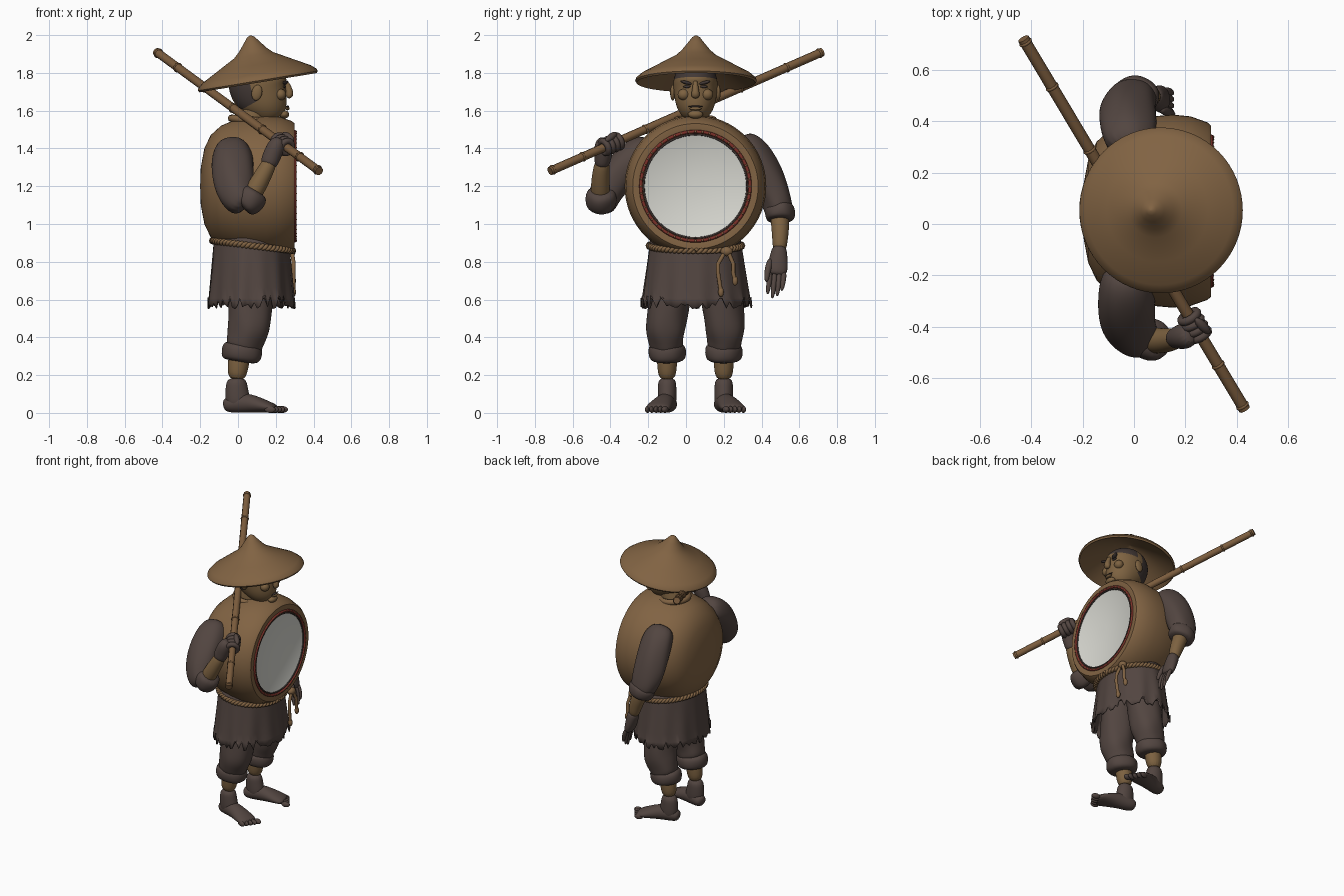
import bpy, bmesh, math, random
from mathutils import Vector, Matrix

random.seed(4)
if "Cube" in bpy.data.objects:
    bpy.data.objects.remove(bpy.data.objects["Cube"])


def material(name, r, g, b):
    m = bpy.data.materials.new(name)
    m.use_nodes = True
    m.diffuse_color = (r, g, b, 1)
    m.node_tree.nodes["Principled BSDF"].inputs["Base Color"].default_value = (r, g, b, 1)
    return m


TAN = material("tan straw", 0.22, 0.125, 0.056)
SKIN = material("warm skin", 0.205, 0.122, 0.052)
CLOTH = material("dark brown cloth", 0.085, 0.06, 0.052)
WHITE = material("pale drum skin", 0.68, 0.68, 0.63)
RED = material("dull red", 0.2, 0.03, 0.022)
DARK = material("dark hair", 0.055, 0.04, 0.036)
WOOD = material("bamboo brown", 0.2, 0.108, 0.047)
CY = 0.05  # the body's middle plane


def finish(ob, mats, angle=45):
    if not ob.data.materials:
        for m in mats:
            ob.data.materials.append(m)
    bpy.ops.object.select_all(action="DESELECT")
    ob.select_set(True)
    bpy.context.view_layer.objects.active = ob
    bpy.ops.object.shade_smooth_by_angle(angle=math.radians(angle))
    return ob


def from_bmesh(name, bm, mats, sub=0, angle=45):
    bmesh.ops.recalc_face_normals(bm, faces=bm.faces)
    me = bpy.data.meshes.new(name)
    bm.to_mesh(me)
    bm.free()
    ob = bpy.data.objects.new(name, me)
    bpy.context.collection.objects.link(ob)
    if sub:
        ob.modifiers.new("smooth", "SUBSURF").levels = sub
        ob.modifiers["smooth"].render_levels = sub
    return finish(ob, mats, angle)


def bridge(bm, rings, cap=True):
    n = len(rings[0])
    for a, b in zip(rings, rings[1:]):
        for i in range(n):
            bm.faces.new((a[i], a[(i + 1) % n], b[(i + 1) % n], b[i]))
    if cap:
        bm.faces.new(rings[0])
        bm.faces.new(rings[-1])


def loft(name, rows, mat, ref=(1, 0, 0), n=16, wob=0.0, rule=None, mats=None):
    """Rounded limb through rows of x, y, z, side radius, depth radius."""
    bm = bmesh.new()
    pts = [Vector(r[:3]) for r in rows]
    rings = []
    for i, r in enumerate(rows):
        t = (pts[min(i + 1, len(pts) - 1)] - pts[max(i - 1, 0)]).normalized()
        side = t.cross(Vector(ref)).normalized()
        up = side.cross(t)
        ring = []
        for k in range(n):
            a = 2 * math.pi * k / n
            f = 1 + wob * math.sin(3 * a + 2.1 * i) + wob * math.sin(5 * a - 1.3 * i)
            ring.append(bm.verts.new(pts[i] + f * (side * r[3] * math.cos(a) + up * r[4] * math.sin(a))))
        rings.append(ring)
    bridge(bm, rings)
    if rule:
        for f in bm.faces:
            f.material_index = rule(f.calc_center_median())
    return from_bmesh(name, bm, mats or [mat], 2, 80)


def lathe(name, profile, mats, loc, rot, seg=64, rule=None):
    """Spin a profile of radius, height about its own z axis."""
    bm = bmesh.new()
    rings = [[bm.verts.new((r * math.cos(2 * math.pi * k / seg), r * math.sin(2 * math.pi * k / seg), h))
              for k in range(seg)] for r, h in profile]
    bridge(bm, rings)
    if rule:
        for f in bm.faces:
            f.material_index = rule(f)
    ob = from_bmesh(name, bm, mats, 0, 40)
    ob.location, ob.rotation_euler = loc, rot
    return ob


def ball(name, loc, scale, mat, rot=(0, 0, 0)):
    bpy.ops.mesh.primitive_uv_sphere_add(segments=20, ring_count=12, location=loc, rotation=rot)
    ob = bpy.context.object
    ob.name, ob.scale = name, scale
    return finish(ob, [mat], 80)


def torus(name, loc, rot, major, minor, mat):
    bpy.ops.mesh.primitive_torus_add(location=loc, rotation=rot, major_radius=major, minor_radius=minor,
                                     major_segments=64, minor_segments=8)
    bpy.context.object.name = name
    return finish(bpy.context.object, [mat], 80)


def tube(name, pts, radius, mat):
    cu = bpy.data.curves.new(name, "CURVE")
    cu.dimensions, cu.bevel_depth, cu.bevel_resolution, cu.use_fill_caps = "3D", radius, 3, True
    sp = cu.splines.new("POLY")
    sp.points.add(len(pts) - 1)
    for p, co in zip(sp.points, pts):
        p.co = (*co, 1)
    ob = bpy.data.objects.new(name, cu)
    bpy.context.collection.objects.link(ob)
    cu.materials.append(mat)
    bpy.ops.object.select_all(action="DESELECT")
    ob.select_set(True)
    bpy.context.view_layer.objects.active = ob
    bpy.ops.object.convert(target="MESH")
    return finish(bpy.context.object, [mat], 50)


# Drum torso, its axis along x, with a pale skin in front
FACE_X = (0, math.pi / 2, 0)
barrel = [(0.01, -0.2), (0.1, -0.197), (0.2, -0.178), (0.27, -0.145), (0.32, -0.09), (0.35, -0.02),
          (0.368, 0.07), (0.375, 0.15), (0.368, 0.22), (0.345, 0.285), (0.332, 0.3), (0.275, 0.3),
          (0.27, 0.297), (0.01, 0.297)]
lathe("drum_torso", barrel, [TAN, WHITE], (0, CY, 1.2), FACE_X,
      rule=lambda f: int(f.calc_center_median().z > 0.295 and f.calc_center_median().xy.length < 0.273))
torus("drum_red_ring", (0.3, CY, 1.2), FACE_X, 0.289, 0.009, RED)
torus("drum_skin_lacing", (0.299, CY, 1.2), FACE_X, 0.274, 0.005, DARK)
for k in range(48):
    a = 2 * math.pi * k / 48
    ball("drum_tack", (0.304, CY + 0.289 * math.cos(a), 1.2 + 0.289 * math.sin(a)), (0.008, 0.006, 0.006), TAN)

# Neck and collar
loft("neck", [(0.05, CY, 1.48, 0.09, 0.09), (0.08, CY, 1.57, 0.075, 0.08), (0.11, CY, 1.66, 0.075, 0.09)], SKIN)
torus("collar", (0.06, CY, 1.55), (0, 0.1, 0), 0.095, 0.02, TAN)

# Head with hair over the back
loft("head", [(0.2, CY, 1.555, 0.035, 0.04), (0.188, CY, 1.575, 0.07, 0.08), (0.165, CY, 1.62, 0.1, 0.108),
              (0.13, CY, 1.67, 0.112, 0.142), (0.11, CY, 1.71, 0.117, 0.155), (0.1, CY, 1.76, 0.12, 0.16),
              (0.1, CY, 1.82, 0.1, 0.13), (0.1, CY, 1.86, 0.05, 0.06)], SKIN, n=24, mats=[SKIN, DARK],
     rule=lambda c: int((c.x < 0.07 and c.z > 1.63) or c.z > 1.79))
loft("nose", [(0.25, CY, 1.76, 0.014, 0.014), (0.268, CY, 1.72, 0.016, 0.018),
              (0.276, CY, 1.685, 0.026, 0.024), (0.266, CY, 1.665, 0.018, 0.012)], SKIN, n=10)
ball("mouth", (0.262, CY, 1.622), (0.008, 0.038, 0.005), DARK)
ball("lower_lip", (0.262, CY, 1.611), (0.012, 0.032, 0.009), SKIN)
ball("chin", (0.245, CY, 1.58), (0.026, 0.04, 0.022), SKIN)
for s in (-1, 1):
    ball("ear", (0.1, CY + s * 0.12, 1.695), (0.028, 0.014, 0.042), SKIN, (0, 0.2, 0))
    ball("eye", (0.247, CY + s * 0.045, 1.727), (0.008, 0.02, 0.007), DARK)
    ball("eyebrow", (0.25, CY + s * 0.048, 1.748), (0.014, 0.034, 0.009), DARK, (s * 0.25, 0, -s * 0.3))
    ball("cheek", (0.225, CY + s * 0.062, 1.685), (0.03, 0.032, 0.03), SKIN)

# Straw hat, hollow beneath and tilted back
lathe("straw_hat", [(0.003, 0.244), (0.02, 0.234), (0.045, 0.202), (0.075, 0.165), (0.105, 0.137), (0.2, 0.085),
                    (0.29, 0.036), (0.318, 0.012), (0.322, 0), (0.314, -0.01), (0.2, 0.06), (0.1, 0.115),
                    (0.003, 0.155)], [TAN], (0.105, CY + 0.003, 1.758), (0, -0.163, 0))

# Bamboo pole resting on the shoulder, with raised joints
top, tip = Vector((-0.43, 0.72, 1.91)), Vector((0.43, -0.72, 1.28))
axis = (tip - top).normalized()
tilt = axis.to_track_quat("Z", "Y").to_euler()
tube("bamboo_pole", [top, tip], 0.023, WOOD)
for t in (0.01, 0.13, 0.3, 0.47, 0.65, 0.88, 0.99):
    torus("pole_joint", top.lerp(tip, t), tilt, 0.021, 0.006, WOOD)

# Right arm, bent up to the pole
loft("right_sleeve", [(-0.03, -0.17, 1.42, 0.06, 0.07), (-0.03, -0.23, 1.38, 0.1, 0.11),
                      (-0.03, -0.32, 1.31, 0.1, 0.115), (-0.02, -0.4, 1.21, 0.095, 0.11),
                      (0.005, -0.44, 1.13, 0.085, 0.1), (0.05, -0.45, 1.1, 0.08, 0.08)], CLOTH, wob=0.035)
loft("right_cuff", [(0.02, -0.45, 1.09, 0.06, 0.06), (0.045, -0.45, 1.11, 0.085, 0.085),
                    (0.085, -0.45, 1.155, 0.082, 0.085), (0.1, -0.45, 1.18, 0.06, 0.06)],
     CLOTH, ref=(0, 1, 0), wob=0.03)
loft("right_forearm", [(0.05, -0.45, 1.11, 0.05, 0.05), (0.1, -0.455, 1.2, 0.052, 0.052),
                       (0.145, -0.45, 1.28, 0.045, 0.045), (0.18, -0.44, 1.35, 0.038, 0.038)], SKIN)
loft("right_palm", [(0.155, -0.448, 1.3, 0.04, 0.044), (0.175, -0.44, 1.35, 0.045, 0.05),
                    (0.2, -0.435, 1.41, 0.055, 0.05), (0.225, -0.42, 1.45, 0.045, 0.035)], CLOTH)
grip = top.lerp(tip, 0.775)
for k in range(4):
    torus("right_finger", grip + axis * (k * 0.029 - 0.045), tilt, 0.034, 0.017, CLOTH)
ball("right_thumb", grip + Vector((0.03, 0.0, 0.04)), (0.045, 0.018, 0.018), CLOTH, (0, 0.5, -0.8))

# Left arm, hanging down
loft("left_sleeve", [(-0.02, 0.28, 1.45, 0.06, 0.07), (-0.02, 0.34, 1.4, 0.095, 0.11),
                     (-0.025, 0.42, 1.28, 0.09, 0.115), (-0.02, 0.465, 1.17, 0.085, 0.11),
                     (-0.005, 0.49, 1.09, 0.08, 0.095), (0.01, 0.498, 1.04, 0.07, 0.08)], CLOTH, wob=0.035)
loft("left_cuff", [(-0.005, 0.492, 1.1, 0.06, 0.07), (0, 0.495, 1.085, 0.084, 0.098),
                   (0.015, 0.5, 1.03, 0.08, 0.092), (0.02, 0.5, 1.015, 0.06, 0.07)], CLOTH, wob=0.03)
loft("left_forearm", [(0, 0.49, 1.08, 0.05, 0.05), (0.03, 0.5, 1.0, 0.05, 0.052),
                      (0.06, 0.498, 0.92, 0.042, 0.043), (0.075, 0.495, 0.85, 0.036, 0.036)], SKIN)
loft("left_palm", [(0.07, 0.495, 0.885, 0.038, 0.04), (0.085, 0.492, 0.84, 0.045, 0.04),
                   (0.105, 0.485, 0.77, 0.058, 0.035), (0.12, 0.478, 0.725, 0.05, 0.025)], CLOTH)
for k in range(4):
    y = 0.445 + k * 0.025
    reach = (0.1, 0.12, 0.11, 0.085)[k]
    loft("left_finger", [(0.115, y, 0.75, 0.016, 0.016), (0.14, y - 0.005, 0.75 - reach * 0.6, 0.016, 0.016),
                         (0.15, y - 0.014, 0.745 - reach * 1.2, 0.01, 0.01)], CLOTH, n=8)
loft("left_thumb", [(0.1, 0.45, 0.82, 0.02, 0.02), (0.14, 0.43, 0.75, 0.019, 0.019),
                    (0.155, 0.425, 0.69, 0.011, 0.011)], CLOTH, n=8)

# Pleated skirt with a torn hem
bm = bmesh.new()
cols, rings = 96, []
jag = [random.uniform(0, 0.075) if k % 3 else random.uniform(0, 0.02) for k in range(cols)]
for j in range(8):
    u, ring = j / 7, []
    for k in range(cols):
        a = 2 * math.pi * k / cols
        pleat = 1 + u * (0.022 * math.sin(13 * a) + 0.02 * math.sin(7 * a + 1.5 + u))
        z = 0.95 - 0.4 * u + (jag[k] if j == 7 else 0)
        ring.append(bm.verts.new((0.07 + (0.195 + 0.037 * u) * pleat * math.cos(a),
                                  CY + (0.235 + 0.055 * u) * pleat * math.sin(a), z)))
    rings.append(ring)
bridge(bm, rings, cap=False)
skirt = from_bmesh("skirt", bm, [CLOTH], 0, 60)
skirt.modifiers.new("thickness", "SOLIDIFY").thickness = 0.008

# Twisted rope belt with knot and hanging ends
for strand in range(2):
    pts = []
    for k in range(241):
        a, w = 2 * math.pi * k / 240, 2 * math.pi * k / 8 + strand * math.pi
        r = 0.009 * math.cos(w)
        x = 0.077 + (0.212 + r) * math.cos(a)
        pts.append((x, CY + (0.245 + r) * math.sin(a), 0.885 - 0.12 * (x - 0.077) + 0.009 * math.sin(w)))
    tube("rope_belt", pts, 0.01, TAN)
ball("rope_knot", (0.28, 0.215, 0.855), (0.026, 0.032, 0.026), TAN)
for name, ys, low in (("rope_end_long", (0.21, 0.17, 0.185), 0.64), ("rope_end_short", (0.22, 0.25, 0.26), 0.7)):
    tube(name, [(0.285, ys[0], 0.86), (0.295, ys[1], 0.79), (0.295, ys[1], 0.74), (0.292, ys[2], low)], 0.011, TAN)
    ball("rope_tassel", (0.292, ys[2], low), (0.015, 0.015, 0.026), TAN)

# Legs and bare feet, the same on both sides
for s, side in ((-1, "right"), (1, "left")):
    y = CY + s * 0.15
    loft(side + "_trouser", [(0.06, CY + s * 0.11, 0.82, 0.1, 0.13), (0.065, y - s * 0.02, 0.65, 0.115, 0.13),
                             (0.065, y, 0.52, 0.11, 0.115), (0.06, y + s * 0.01, 0.44, 0.108, 0.115),
                             (0.035, y + s * 0.005, 0.38, 0.092, 0.1), (0.02, y, 0.32, 0.09, 0.095)],
         CLOTH, wob=0.035)
    loft(side + "_trouser_cuff", [(0.025, y, 0.37, 0.07, 0.08), (0.022, y, 0.355, 0.104, 0.112),
                                  (0.018, y, 0.285, 0.102, 0.11), (0.015, y, 0.268, 0.07, 0.08)], CLOTH, wob=0.025)
    loft(side + "_shin", [(0.015, y, 0.34, 0.06, 0.062), (0.0, y, 0.25, 0.053, 0.057),
                          (-0.008, y, 0.17, 0.046, 0.048)], SKIN)
    loft(side + "_ankle", [(-0.008, y, 0.19, 0.048, 0.052), (-0.008, y, 0.13, 0.05, 0.06),
                           (0.0, y, 0.06, 0.052, 0.07), (0.0, y, 0.02, 0.04, 0.05)], CLOTH)
    turn = Matrix.Rotation(s * 0.22, 3, "Z")
    place = lambda x, dy, z: tuple(turn @ Vector((x, s * dy, z)) + Vector((0, y, 0)))
    loft(side + "_foot", [place(-0.08, 0, 0.04) + (0.03, 0.028), place(-0.05, 0, 0.045) + (0.048, 0.045),
                          place(0.03, 0, 0.055) + (0.05, 0.056), place(0.1, 0.005, 0.045) + (0.06, 0.045),
                          place(0.17, 0.01, 0.03) + (0.07, 0.03), place(0.215, 0.01, 0.022) + (0.06, 0.018)],
         CLOTH, ref=(0, 0, 1))
    for k in range(5):
        ball(side + "_toe", place(0.232 - 0.011 * k, -0.04 + 0.026 * k, 0.018),
             (0.03, 0.018 if k == 0 else 0.013, 0.018), CLOTH, (0, 0, s * 0.22))
